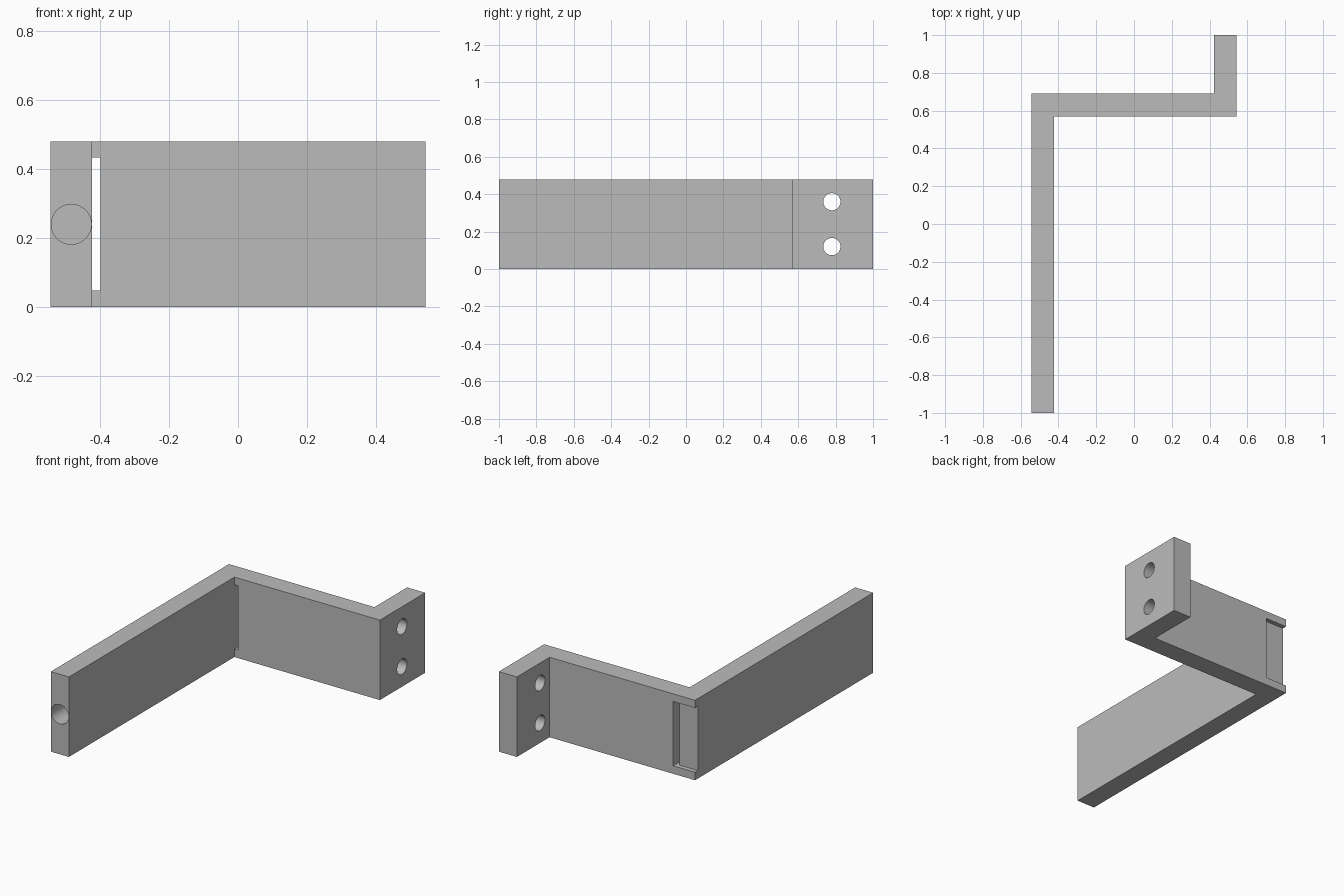
import bpy, bmesh, math
from mathutils import Vector, Matrix

cube = bpy.data.objects.get("Cube")
if cube:
    bpy.data.objects.remove(cube, do_unlink=True)

# Overall dimensions
X, Y, H = 0.543, 1.0, 0.48
T = 0.12                      # plate thickness
WEB_FRONT, WEB_BACK = 0.57, 0.69

steel = bpy.data.materials.new("plain_grey")
steel.use_nodes = True
grey = (0.5, 0.5, 0.5, 1)
steel.diffuse_color = grey
steel.node_tree.nodes["Principled BSDF"].inputs["Base Color"].default_value = grey


def add_object(name, bm):
    bmesh.ops.recalc_face_normals(bm, faces=bm.faces)
    mesh = bpy.data.meshes.new(name)
    bm.to_mesh(mesh)
    bm.free()
    mesh.materials.append(steel)
    ob = bpy.data.objects.new(name, mesh)
    bpy.context.collection.objects.link(ob)
    return ob


def extrude_outline(name, outline, z0, z1):
    bm = bmesh.new()
    face = bm.faces.new([bm.verts.new((x, y, z0)) for x, y in outline])
    up = bmesh.ops.extrude_face_region(bm, geom=[face])["geom"]
    bmesh.ops.translate(bm, vec=(0, 0, z1 - z0),
                        verts=[v for v in up if isinstance(v, bmesh.types.BMVert)])
    return add_object(name, bm)


def drill(name, center, axis, radius, length):
    bm = bmesh.new()
    turn = Vector((0, 0, 1)).rotation_difference(Vector(axis)).to_matrix().to_4x4()
    bmesh.ops.create_cone(bm, cap_ends=True, segments=48, radius1=radius,
                          radius2=radius, depth=length,
                          matrix=Matrix.Translation(center) @ turn)
    return add_object(name, bm)


# Z-shaped bracket: long arm, cross web and mounting flange
bracket = extrude_outline("bracket", [
    (-X, -Y), (T - X, -Y), (T - X, WEB_FRONT), (X, WEB_FRONT),
    (X, Y), (X - T, Y), (X - T, WEB_BACK), (-X, WEB_BACK)], 0, H)

# Corner slot: a gap beside the arm's tongue, and the tongue set back
gap_in, gap_out, tongue_end = T - X + 0.0004, -0.398, 0.663
cutters = [extrude_outline("slot_cutter", [
    (gap_in, WEB_FRONT - 0.05), (gap_out, WEB_FRONT - 0.05),
    (gap_out, WEB_BACK + 0.05), (-X - 0.05, WEB_BACK + 0.05),
    (-X - 0.05, tongue_end), (gap_in, tongue_end)], 0.048, H - 0.046)]

# Blind hole in the arm's end and two bolt holes through the flange
cutters.append(drill("end_hole_cutter", (T / 2 - X, -Y, H / 2), (0, 1, 0), 0.058, 0.6))
for z in (H / 4, H * 3 / 4):
    cutters.append(drill("bolt_hole_cutter", (X - T / 2, 0.78, z), (1, 0, 0), 0.046, 0.3))

bpy.ops.object.select_all(action="DESELECT")
bracket.select_set(True)
bpy.context.view_layer.objects.active = bracket
for cutter in cutters:
    cutter.hide_render = True
    mod = bracket.modifiers.new("cut", "BOOLEAN")
    mod.operation, mod.solver, mod.object = "DIFFERENCE", "EXACT", cutter
    bpy.ops.object.modifier_apply(modifier=mod.name)
    bpy.data.objects.remove(cutter, do_unlink=True)

bpy.ops.object.shade_smooth_by_angle(angle=math.radians(30))
